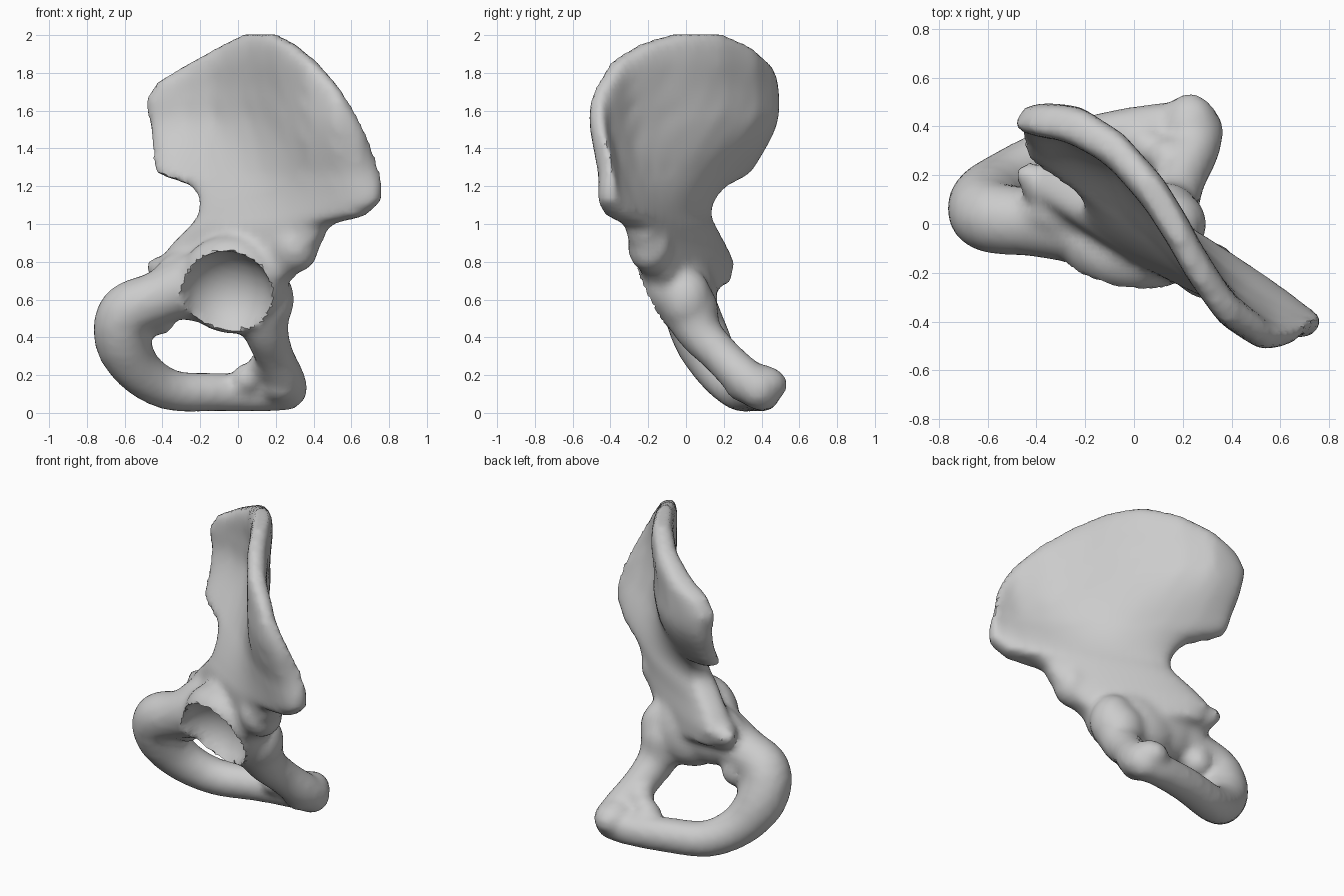
import bpy
import bmesh
from math import cos, sin, pi, radians
from mathutils import Vector, Matrix

cube = bpy.data.objects.get("Cube")
if cube:
    bpy.data.objects.remove(cube, do_unlink=True)


def interpolate(table, value):
    """Piecewise linear lookup; every row starts with its key."""
    if value <= table[0][0]:
        return table[0][1:]
    for low, high in zip(table, table[1:]):
        if value <= high[0]:
            t = (value - low[0]) / (high[0] - low[0])
            return [a + (b - a) * t for a, b in zip(low[1:], high[1:])]
    return table[-1][1:]


def smoothstep(low, high, value):
    t = min(max((value - low) / (high - low), 0), 1)
    return t * t * (3 - 2 * t)


def loft(bm, rings):
    """Skin a list of equally long point rings and cap both ends."""
    loops = [[bm.verts.new(p) for p in ring] for ring in rings]
    count = len(loops[0])
    for lower, upper in zip(loops, loops[1:]):
        for i in range(count):
            j = (i + 1) % count
            bm.faces.new((lower[i], lower[j], upper[j], upper[i]))
    bm.faces.new(loops[0][::-1])
    bm.faces.new(loops[-1])


def ellipsoid(bm, centre, radii, axis=(0, 0, 1), bands=10, segments=18):
    turn = Vector((0, 0, 1)).rotation_difference(Vector(axis)).to_matrix().to_4x4()
    matrix = Matrix.Translation(centre) @ turn @ Matrix.Diagonal((*radii, 1))
    rings = []
    for band in range(bands):
        tilt = pi * (band + .3) / (bands - .4)
        rings.append([matrix @ Vector((sin(tilt) * cos(2 * pi * i / segments),
                                       sin(tilt) * sin(2 * pi * i / segments),
                                       -cos(tilt))) for i in range(segments)])
    loft(bm, rings)


def limb(bm, path, steps=5):
    """Chain of overlapping balls along a smooth path of (x, y, z, radius)."""
    points = [Vector(p) for p in path]
    points = [points[0] * 2 - points[1]] + points + [points[-1] * 2 - points[-2]]
    for a, b, c, d in zip(points, points[1:], points[2:], points[3:]):
        for k in range(1, steps + 1):
            t = k / steps
            p = (b * 2 + (c - a) * t + (a * 2 - b * 5 + c * 4 - d) * t ** 2
                 + (b * 3 - a - c * 3 + d) * t ** 3) / 2
            ellipsoid(bm, p[:3], (p[3],) * 3)


# Flared upper blade: height, rear edge x, front edge x, half thickness
BLADE = [
    (.68, -.36, .24, .13), (.8, -.41, .36, .13), (.9, -.33, .43, .12),
    (1, -.23, .47, .12), (1.04, -.2, .66, .11), (1.12, -.19, .75, .1),
    (1.2, -.23, .76, .09), (1.27, -.44, .75, .08), (1.4, -.44, .71, .08),
    (1.55, -.46, .64, .08), (1.65, -.48, .58, .08), (1.75, -.42, .51, .08),
    (1.85, -.25, .42, .08), (1.95, -.07, .3, .07), (2.005, .04, .2, .05),
]
# Crest line seen from above: x, y
CREST = [(-.45, .44), (-.25, .41), (-.08, .31), (.08, .13), (.18, -.03),
         (.25, -.16), (.38, -.35), (.55, -.47), (.67, -.47), (.75, -.38)]


def blade_ring(z, segments=40):
    rear, front, half = interpolate(BLADE, z)
    flare = smoothstep(1, 1.6, z)
    ring = []
    for i in range(segments):
        angle = 2 * pi * i / segments
        x = rear + (front - rear) * (1 - cos(angle)) / 2
        y = (1 - flare) * (-.02 - .55 * x) + flare * interpolate(CREST, x)[0]
        side = -sin(angle)
        thin = .25 * side ** 4 * flare * smoothstep(1.95, 1.7, z)
        thick = half * (1 - thin + .3 * smoothstep(0, -.4, x) * flare)
        push = thick * abs(side) ** .5 * (1 if side > 0 else -1)
        ring.append((x + .5 * push, y + .85 * push, z))
    return ring


bm = bmesh.new()
bottom, top, levels = BLADE[0][0], BLADE[-1][0], 48
loft(bm, [blade_ring(bottom + (top - bottom) * i / levels) for i in range(levels + 1)])

# Socket body, inner wall and the bump above the socket
socket_axis = Vector((-.17, -.84, -.52)).normalized()
socket_centre = Vector((-.03, -.06, .68))
ellipsoid(bm, socket_centre, (.29, .28, .2), socket_axis, 20, 36)
ellipsoid(bm, (.16, 0, .6), (.14, .14, .17))
ellipsoid(bm, (-.2, .04, .68), (.27, .13, .2))
ellipsoid(bm, (.3, -.19, .88), (.13, .12, .14))

# Rear limb curling round the opening to the front joint
limb(bm, [(-.2, 0, .7, .17), (-.42, .01, .61, .145), (-.59, .03, .53, .15),
          (-.61, .09, .38, .15), (-.52, .18, .22, .125), (-.35, .28, .12, .11),
          (-.1, .36, .11, .105), (.12, .4, .105, .1), (.25, .4, .11, .1)])
# Front limb from the socket down to the same joint
limb(bm, [(.12, .01, .58, .16), (.15, .07, .43, .12), (.19, .18, .31, .105),
          (.24, .3, .19, .11), (.26, .38, .13, .11)])
# Broad front joint and the webs that round off the opening
ellipsoid(bm, (.23, .37, .15), (.125, .17, .11))
for x, y, z, radius in [(-.42, .08, .5, .09), (-.42, .25, .17, .09),
                        (.05, .32, .18, .085), (.14, .27, .25, .085),
                        (.06, .06, .49, .09)]:
    ellipsoid(bm, (x, y, z), (radius,) * 3)
# Small spine on the rear edge
limb(bm, [(-.24, .06, .75, .12), (-.36, .14, .75, .09), (-.43, .2, .77, .055)])

mesh = bpy.data.meshes.new("hip_bone")
bm.to_mesh(mesh)
bm.free()
bone = bpy.data.objects.new("hip_bone", mesh)
bpy.context.collection.objects.link(bone)

# Fuse the parts and soften the joins
fuse = bone.modifiers.new("fuse", 'REMESH')
fuse.mode = 'VOXEL'
fuse.voxel_size = .025
soften = bone.modifiers.new("soften", 'SMOOTH')
soften.factor = .5
soften.iterations = 5
graph = bpy.context.evaluated_depsgraph_get()
fused = bpy.data.meshes.new_from_object(bone.evaluated_get(graph))
bone.modifiers.clear()
bone.data = fused
bpy.data.meshes.remove(mesh)

# Press the round socket into the body
hollow_centre = socket_centre + socket_axis * .22 + Vector((0, 0, .04))
hollow_radius = .25
for vertex in fused.vertices:
    offset = vertex.co - hollow_centre
    if offset.length < hollow_radius:
        along = offset.dot(socket_axis)
        across = offset - socket_axis * along
        depth = (hollow_radius ** 2 - across.length_squared) ** .5
        vertex.co = hollow_centre + across - socket_axis * depth

# One plain colour
grey = bpy.data.materials.new("bone_grey")
grey.use_nodes = True
colour = (.6, .6, .6, 1)
grey.diffuse_color = colour
grey.node_tree.nodes["Principled BSDF"].inputs["Base Color"].default_value = colour
fused.materials.clear()
fused.materials.append(grey)

bpy.ops.object.select_all(action='DESELECT')
bone.select_set(True)
bpy.context.view_layer.objects.active = bone
bpy.ops.object.shade_smooth_by_angle(angle=radians(40))
